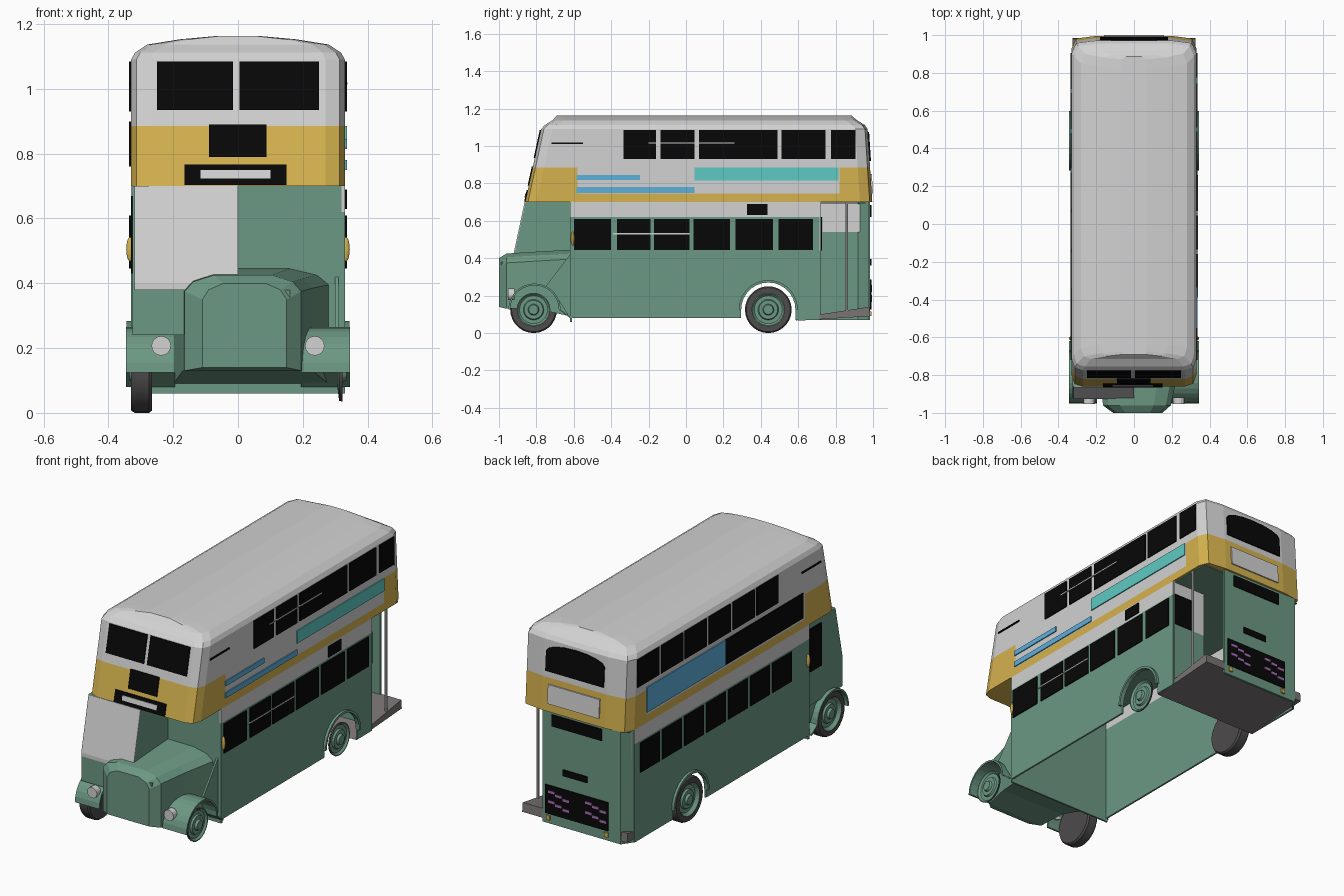
import bpy, bmesh
from math import sin, cos, pi
from mathutils import Vector

cube = bpy.data.objects.get("Cube")
if cube:
    bpy.data.objects.remove(cube, do_unlink=True)


def material(name, r, g, b):
    lin = [(c / 255) ** 2.2 for c in (r, g, b)] + [1]
    m = bpy.data.materials.new(name)
    m.use_nodes = True
    m.diffuse_color = lin
    bsdf = next(n for n in m.node_tree.nodes if n.type == 'BSDF_PRINCIPLED')
    bsdf.inputs["Base Color"].default_value = lin
    return m


GREY = material("pale grey", 209, 209, 209)
GREEN = material("green", 108, 151, 130)
YELLOW = material("mustard", 212, 177, 80)
BLACK = material("black", 16, 16, 16)
TYRE = material("tyre grey", 78, 76, 76)
FLOOR = material("floor grey", 122, 116, 116)
BLUE = material("blue", 92, 174, 218)
TEAL = material("teal", 94, 200, 194)
PURPLE = material("purple", 170, 110, 185)


def build(name, verts, faces, mats, rule=None):
    """Make an object; rule picks a material index from a face centre."""
    me = bpy.data.meshes.new(name)
    me.from_pydata([tuple(v) for v in verts], [], faces)
    bm = bmesh.new()
    bm.from_mesh(me)
    bmesh.ops.recalc_face_normals(bm, faces=bm.faces)
    for f in bm.faces:
        f.material_index = rule(f.calc_center_median()) if rule else 0
    bm.to_mesh(me)
    bm.free()
    for m in mats:
        me.materials.append(m)
    ob = bpy.data.objects.new(name, me)
    bpy.context.scene.collection.objects.link(ob)
    return ob


def loft(name, rings, mats, rule=None):
    n = len(rings[0])
    faces = [(r * n + i, r * n + (i + 1) % n, (r + 1) * n + (i + 1) % n, (r + 1) * n + i)
             for r in range(len(rings) - 1) for i in range(n)]
    faces += [tuple(range(n)), tuple(range((len(rings) - 1) * n, len(rings) * n))]
    return build(name, [v for r in rings for v in r], faces, mats, rule)


def slab(name, pts, depth, mat):
    d = Vector(depth)
    return loft(name, [[Vector(p) for p in pts], [Vector(p) + d for p in pts]], [mat])


def side_slab(name, x, yz, mat, depth):
    return slab(name, [(x, y, z) for y, z in yz], (depth, 0, 0), mat)


def rect(a0, a1, b0, b1):
    return [(a0, b0), (a1, b0), (a1, b1), (a0, b1)]


def side_plate(name, s, y0, y1, z0, z1, mat, x=0.33):
    side_slab(name, s * x, rect(y0, y1, z0, z1), mat, s * 0.006)


def front_y(z):
    return -0.86 + 0.218 * (z - 0.70)


def back_y(z):
    return 1.0 - 0.064 * (z - 0.70) - 0.006


def end_plate(name, x0, x1, z0, z1, mat, face, depth):
    slab(name, [(x, face(z), z) for x, z in rect(x0, x1, z0, z1)], (0, depth, 0), mat)


def arc(cy, cz, r, n=14):
    return [(cy - r * cos(pi * i / n), cz + r * sin(pi * i / n)) for i in range(n + 1)]


# Upper deck: stacked plan outlines, closed by the domed roof
def deck_ring(z, yf, yb, w):
    right = [(w * 0.82, yf), (w * 0.95, yf + 0.015), (w, yf + 0.06), (w, -0.58),
             (w, 0.82), (w, yb - 0.07), (w * 0.93, yb - 0.018), (w * 0.6, yb - 0.004)]
    return [(x, y, z) for x, y in right] + [(-x, y, z) for x, y in reversed(right)]


levels = [(z, front_y(z), back_y(z) + 0.006, 0.33) for z in (0.70, 0.745, 0.885, 1.09)]
levels += [(1.112, -0.755, 0.96, 0.318), (1.137, -0.715, 0.92, 0.28),
           (1.153, -0.70, 0.90, 0.18), (1.163, -0.69, 0.89, 0.07)]


def deck_colour(c):
    ends = c.y < -0.57 or c.y > 0.81
    return 1 if c.z < 0.745 or (c.z < 0.885 and ends) else 0


loft("upper_deck", [deck_ring(*l) for l in levels], [GREY, YELLOW], deck_colour)
slab("lower_ceiling", [(x, y, 0.693) for x, y in rect(-0.32, 0.32, -0.61, 0.96)], (0, 0, 0.005), GREEN)

# Lower deck walls with open wheel arches
arch = arc(0.44, 0.125, 0.145)
for s, rear, side in ((1, 0.715, "left"), (-1, 0.925, "right")):
    outline = ([(-0.62, 0.08), (0.295, 0.08)] + arch +
               [(0.585, 0.07), (rear, 0.07), (rear, 0.62), (-0.62, 0.62)])
    side_slab(side + "_lower_wall", s * 0.33, outline, GREEN, -s * 0.01)
    side_slab(side + "_waist_strip", s * 0.33, rect(-0.62, rear, 0.62, 0.70), GREY, -s * 0.01)
    side_slab(side + "_arch_lip", s * 0.33, arch + arc(0.44, 0.125, 0.158)[::-1], GREEN, s * 0.014)
plan = [(-0.33, 0.92), (-0.285, 0.985), (0.2, 0.985), (0.2, 0.972), (-0.28, 0.972), (-0.32, 0.92)]
slab("rear_wall", [(x, y, 0.07) for x, y in plan], (0, 0, 0.63), GREEN)
slab("front_bulkhead", [(x, -0.62, z) for x, z in rect(-0.33, 0.33, 0.06, 0.70)], (0, 0.01, 0), GREEN)

# Rear entrance platform, its inner panels and pole
side_slab("platform", -0.325, [(0.585, 0.065), (0.985, 0.09), (0.98, 0.14), (0.72, 0.10)], FLOOR, 0.65)
slab("entrance_bulkhead", [(x, 0.71, z) for x, z in rect(0.12, 0.325, 0.10, 0.44)], (0, 0.01, 0), GREEN)
slab("entrance_panel", [(x, 0.71, z) for x, z in rect(0.12, 0.325, 0.44, 0.70)], (0, 0.01, 0), GREY)
slab("entrance_window", [(x, 0.72, z) for x, z in rect(0.2, 0.325, 0.44, 0.62)], (0, 0.006, 0), BLACK)
side_slab("stair_panel", -0.318, rect(0.73, 0.94, 0.54, 0.69), GREY, 0.006)
bpy.ops.mesh.primitive_cylinder_add(vertices=8, radius=0.007, depth=0.6, location=(0.315, 0.86, 0.4))
bpy.context.object.name = "platform_pole"
bpy.context.object.data.materials.append(GREY)

# Half-width cab
side_slab("cab", -0.325, [(-0.615, 0.70), (-0.858, 0.70), (-0.922, 0.40), (-0.922, 0.24), (-0.615, 0.24)],
          GREEN, 0.325)
cab_y = lambda z: -0.858 - 0.064 * (0.70 - z) / 0.30 if z > 0.4 else -0.922
slab("cab_windscreen", [(x, cab_y(z), z) for x, z in rect(-0.32, 0, 0.40, 0.70)], (0, -0.005, 0), GREY)
slab("cab_windscreen_sill", [(x, -0.922, z) for x, z in rect(-0.32, 0, 0.38, 0.40)], (0, -0.005, 0), GREY)
side_plate("cab_door_window", -1, -0.73, -0.63, 0.43, 0.67, BLACK, 0.325)


# Bonnet and radiator
def bonnet_ring(y, cx, w, top, bottom):
    half = [(w, bottom), (w, top - 0.05), (w * 0.85, top - 0.02), (w * 0.5, top)]
    return [(cx + x, y, z) for x, z in half] + [(cx - x, y, z) for x, z in reversed(half)]


loft("bonnet", [bonnet_ring(-1.0, 0.02, 0.13, 0.40, 0.14), bonnet_ring(-0.96, 0.015, 0.18, 0.425, 0.13),
                bonnet_ring(-0.80, 0.03, 0.20, 0.435, 0.13), bonnet_ring(-0.62, 0.04, 0.24, 0.445, 0.09)],
     [GREEN])
slab("radiator_edge", [(x, -0.975, z) for x, z in rect(0.14, 0.16, 0.14, 0.38)], (0, -0.015, 0), GREEN)

# Front mudguards, aprons, headlamps and side lamps
for s, side in ((1, "left"), (-1, "right")):
    shell = arc(-0.81, 0.125, 0.14) + [(-0.62, 0.09), (-0.62, 0.08)] + arc(-0.81, 0.125, 0.13)[::-1]
    side_slab(side + "_mudguard", s * 0.195, shell, GREEN, s * 0.15)
    side_slab(side + "_apron", s * 0.31, [(-0.69, 0.19), (-0.62, 0.08), (-0.62, 0.42), (-0.75, 0.25)],
              GREEN, -s * 0.01)
    bpy.ops.mesh.primitive_cylinder_add(vertices=16, radius=0.03, depth=0.035,
                                        location=(s * 0.237, -0.935, 0.207), rotation=(pi / 2, 0, 0))
    bpy.context.object.name = side + "_headlamp"
    bpy.context.object.data.materials.append(GREY)
    bpy.ops.mesh.primitive_uv_sphere_add(segments=12, ring_count=8, location=(s * 0.333, -0.605, 0.505))
    lamp = bpy.context.object
    lamp.name = side + "_side_lamp"
    lamp.scale = (0.012, 0.01, 0.038)
    lamp.data.materials.append(YELLOW)


# Wheels turned from (radius, x) profiles: full tyres on the right, thin discs on the left
def wheel(name, s, y, profile, mats, hub_radius):
    n = 28
    rings = [[(s * x, y + r * cos(2 * pi * i / n), 0.125 + r * sin(2 * pi * i / n)) for i in range(n)]
             for r, x in profile]
    rule = lambda c: 0 if (c.yz - Vector((y, 0.125))).length < hub_radius and abs(c.x) > 0.29 else 1
    ob = loft(name, rings, mats, rule)
    bpy.ops.object.select_all(action='DESELECT')
    ob.select_set(True)
    bpy.context.view_layer.objects.active = ob
    bpy.ops.object.shade_smooth_by_angle()


hub = [(0.085, 0.322), (0.075, 0.312), (0.055, 0.312), (0.05, 0.322), (0.03, 0.322), (0.025, 0.335), (0.01, 0.335)]
tyre = [(0.06, 0.265), (0.118, 0.265), (0.125, 0.275), (0.125, 0.318), (0.118, 0.33), (0.09, 0.33)]
disc = [(0.03, 0.305), (0.088, 0.312), (0.09, 0.322)]
for y, end in ((-0.815, "front"), (0.44, "rear")):
    wheel(end + "_right_wheel", -1, y, tyre + hub, [GREEN, TYRE], 0.087)
    wheel(end + "_left_wheel", 1, y, disc + hub, [GREEN, TYRE], 0.087)

# Side windows and painted panels
for y0, y1 in ((-0.60, -0.40), (-0.37, -0.19), (-0.17, 0.02), (0.04, 0.235), (0.265, 0.465), (0.495, 0.68)):
    side_plate("left_lower_window", 1, y0, y1, 0.445, 0.61, BLACK)
for y0, y1 in ((-0.335, -0.16), (-0.135, 0.045), (0.07, 0.49), (0.51, 0.745), (0.775, 0.905)):
    side_plate("left_upper_window", 1, y0, y1, 0.93, 1.085, BLACK)
for i in range(7):
    side_plate("right_lower_window", -1, -0.46 + i * 0.195, -0.29 + i * 0.195, 0.445, 0.61, BLACK)
for i in range(6):
    side_plate("right_upper_window", -1, -0.34 + i * 0.211, -0.15 + i * 0.211, 0.93, 1.085, BLACK)
side_plate("left_window_bar_lower", 1, -0.39, 0.02, 0.528, 0.534, GREY, 0.332)
side_plate("left_window_bar_upper", 1, -0.20, 0.26, 1.014, 1.02, GREY, 0.332)
side_plate("left_vent", 1, 0.325, 0.435, 0.63, 0.69, BLACK)
side_plate("left_blue_stripe_high", 1, -0.585, -0.245, 0.817, 0.845, BLUE)
side_plate("left_blue_stripe_low", 1, -0.585, 0.045, 0.75, 0.78, BLUE)
side_plate("left_teal_panel", 1, 0.045, 0.815, 0.815, 0.885, TEAL)
side_plate("right_blue_panel", -1, 0.13, 0.82, 0.76, 0.90, BLUE)
side_plate("right_black_panel", -1, -0.56, 0.13, 0.76, 0.90, BLACK)
for s in (1, -1):
    side_plate("front_quarter_line", s, -0.72, -0.55, 1.012, 1.02, BLACK)

# Front windows and blinds
for x0, x1 in ((-0.25, -0.015), (0.005, 0.25)):
    end_plate("front_upper_window", x0, x1, 0.935, 1.085, BLACK, front_y, -0.006)
end_plate("front_number_blind", -0.09, 0.088, 0.79, 0.89, BLACK, front_y, -0.006)
end_plate("front_blind_box", -0.165, 0.15, 0.703, 0.766, BLACK, front_y, -0.006)
end_plate("front_blind", -0.115, 0.10, 0.724, 0.75, GREY, front_y, -0.009)

# Rear window, board, panels and lamps
arched = [(-0.18, 0.92), (0.18, 0.92)] + [(0.18 * cos(pi * i / 8), 1.03 + 0.045 * sin(pi * i / 8)) for i in range(9)]
slab("rear_upper_window", [(x, back_y(z), z) for x, z in arched], (0, 0.009, 0), BLACK)
end_plate("rear_board", -0.16, 0.16, 0.745, 0.85, GREY, back_y, 0.009)
flat = lambda z: 0.985
end_plate("rear_lower_window", -0.17, 0.14, 0.62, 0.685, BLACK, flat, 0.006)
end_plate("rear_plate", -0.08, 0.07, 0.36, 0.395, BLACK, flat, 0.006)
end_plate("rear_panel", -0.21, 0.18, 0.125, 0.285, BLACK, flat, 0.006)
for base in (-0.20, 0.03):
    for i in range(6):
        x, z = base + 0.045 * (i % 3), 0.165 + 0.012 * (i % 3) + 0.055 * (i // 3)
        end_plate("rear_mark", x, x + 0.04, z, z + 0.014, PURPLE, flat, 0.009)
for x in (-0.21, 0.15):
    end_plate("rear_lamp", x, x + 0.022, 0.09, 0.115, YELLOW, flat, 0.007)
